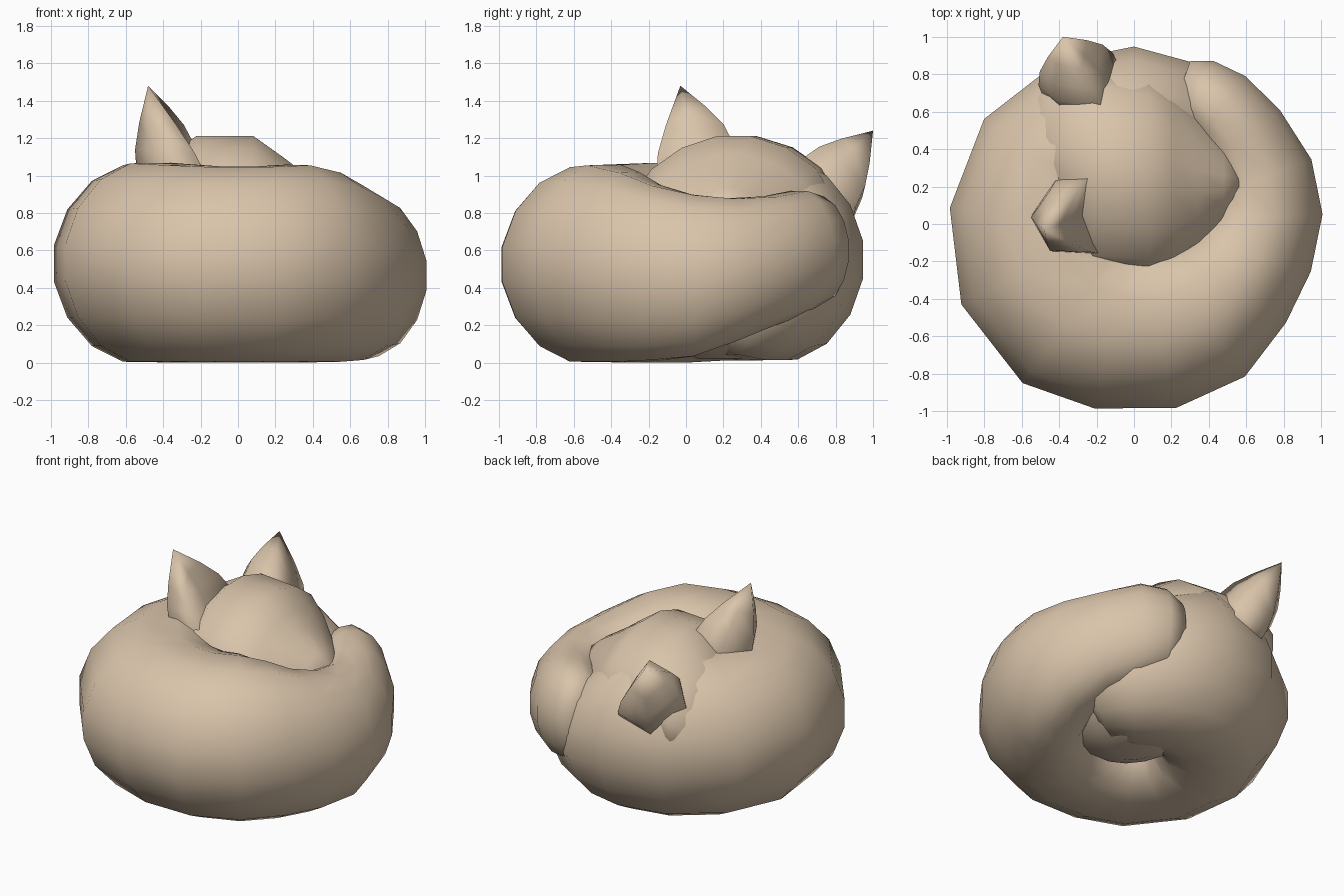
import bpy, bmesh, math
from mathutils import Vector

if "Cube" in bpy.data.objects:
    bpy.data.objects.remove(bpy.data.objects["Cube"])

fur = bpy.data.materials.new("tan_fur")
fur.diffuse_color = (0.70, 0.555, 0.405, 1)
fur.use_nodes = True
fur.node_tree.nodes["Principled BSDF"].inputs["Base Color"].default_value = fur.diffuse_color


def make(name, rings, tip=None):
    """Skin a list of equal-length point rings; close the ends with caps or a tip."""
    bm = bmesh.new()
    vr = [[bm.verts.new(p) for p in r] for r in rings]
    n = len(vr[0])
    for a, b in zip(vr, vr[1:]):
        for i in range(n):
            j = (i + 1) % n
            bm.faces.new((a[i], a[j], b[j], b[i]))
    for ring, p in ((vr[0], None), (vr[-1], tip)):
        if p is None:
            p = sum((v.co for v in ring), Vector()) / n
        c = bm.verts.new(p)
        for i in range(n):
            bm.faces.new((ring[i], ring[(i + 1) % n], c))
    bmesh.ops.recalc_face_normals(bm, faces=bm.faces)
    me = bpy.data.meshes.new(name)
    bm.to_mesh(me)
    bm.free()
    me.materials.append(fur)
    for f in me.polygons:
        f.use_smooth = True
    ob = bpy.data.objects.new(name, me)
    bpy.context.collection.objects.link(ob)
    return ob


def oval(n, outer, inner):
    """Unit superellipse points, with separate roundness on the two sides."""
    out = []
    for i in range(n):
        t = 2 * math.pi * (i + 0.5) / n
        c, s = math.cos(t), math.sin(t)
        e = outer if c > 0 else inner
        out.append((math.copysign(abs(c) ** (2 / e), c),
                    math.copysign(abs(s) ** (2 / e), s)))
    return out


# Curled body and tail: angle, inner radius, outer radius, bottom, top
curl = [
    (20, .30, .64, .16, .52), (30, .20, .80, .04, .70), (50, .10, .88, .01, .84),
    (70, .08, .92, .01, .98), (90, .08, .95, .01, 1.09), (115, .08, .96, .01, 1.11),
    (145, .08, .98, .01, 1.08), (175, .08, .99, 0, 1.06), (205, .08, 1.02, 0, 1.07),
    (235, .08, 1.04, 0, 1.06), (258, .08, 1.01, 0, 1.05), (283, .10, 1.01, 0, 1.05),
    (306, .14, 1.01, 0, 1.06), (327, .20, .97, .0, 1.02), (345, .28, .98, .01, .95),
    (363, .38, 1.01, .03, .90), (380, .45, 1.01, .11, .88), (398, .51, .99, .20, .89),
    (413, .56, .99, .26, .92), (424, .61, .97, .31, .89), (431, .68, .92, .42, .80)]
rings = []
for ang, ri, ro, zb, zt in curl:
    a = math.radians(ang)
    ring = []
    for u, w in oval(16, 1.9, 2.9):
        r = (ri + ro) / 2 + u * (ro - ri) / 2 * 1.015
        ring.append((r * math.cos(a), r * math.sin(a),
                     (zb + zt) / 2 + w * (zt - zb) / 2 * 1.01))
    rings.append(ring)
make("curled_body_and_tail", rings)

# Rounded rump tucked below the tail
rings = []
for k in range(1, 10):
    p = math.pi * k / 10
    rings.append([(.18 + .46 * math.sin(p) * u, .24 + .58 * math.sin(p) * w,
                   .43 - .43 * math.cos(p)) for u, w in oval(16, 2, 2)])
make("rump", rings)

# Head: x, centre y, half width, top; muzzle points to the right
head = [(-.60, .40, .18, .92), (-.45, .40, .44, 1.07), (-.22, .28, .55, 1.22),
        (.08, .25, .54, 1.22), (.22, .23, .48, 1.12), (.34, .22, .38, 1.03),
        (.48, .22, .24, .94), (.56, .22, .12, .87)]
rings = []
for x, yc, hw, zt in head:
    zb = .45
    rings.append([(x, yc + u * hw, (zb + zt) / 2 + w * (zt - zb) / 2)
                  for u, w in oval(16, 1.85, 1.75)])
make("head", rings)


# Ears: base outline with a hollow front, sunk in the head, swelling before the tip
def ear(name, base, tip):
    base = [Vector(p) for p in base]
    tip = Vector(tip)
    mid = sum(base, Vector()) / len(base)
    rings = [[b.lerp(tip, t) + (b - mid) * s for b in base]
             for t, s in ((-.3, -.3), (0, 0), (.3, .14), (.6, .12))]
    make(name, rings, tip)


ear("front_ear", [(-.16, -.16, .98), (-.42, -.15, 1.0), (-.54, .06, 1.0),
                  (-.42, .23, 1.08), (-.23, .26, 1.16), (-.27, .05, 1.10)],
    (-.48, -.03, 1.48))
ear("back_ear", [(-.17, .62, 1.09), (-.41, .66, 1.06), (-.51, .74, .94),
                 (-.34, .89, .76), (-.11, .91, .84), (-.14, .75, .99)],
    (-.38, 1.0, 1.24))
